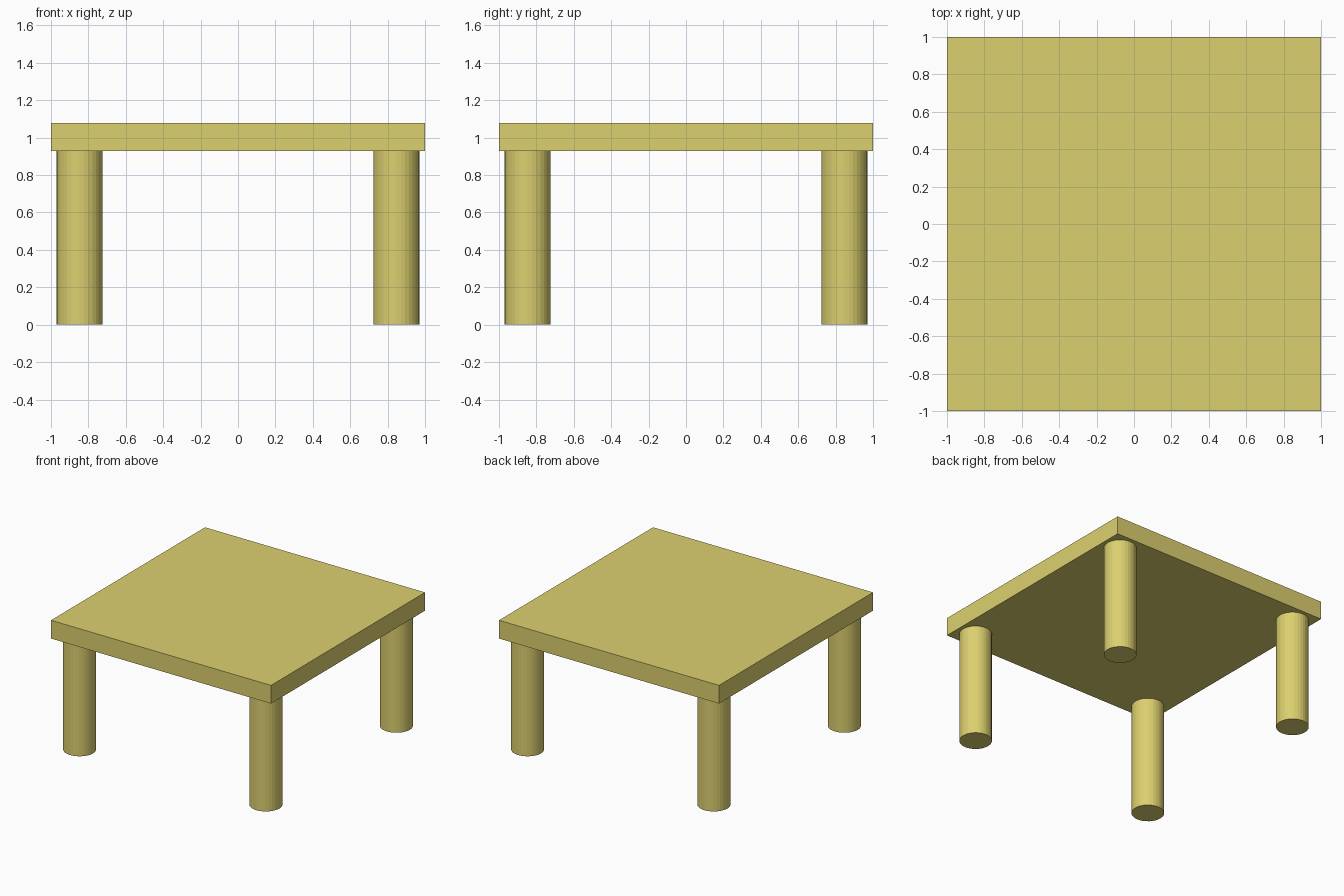
import bpy

if "Cube" in bpy.data.objects:
    bpy.data.objects.remove(bpy.data.objects["Cube"])

TOP_Z, UNDER_Z = 1.078, 0.928   # upper and lower face of the table top
LEG_R, LEG_POS = 0.123, 0.847   # leg radius and offset from centre

wood = bpy.data.materials.new("yellow_paint")
wood.diffuse_color = (0.72, 0.63, 0.16, 1)
wood.use_nodes = True
wood.node_tree.nodes["Principled BSDF"].inputs["Base Color"].default_value = wood.diffuse_color

# Square table top
bpy.ops.mesh.primitive_cube_add(size=1, location=(0, 0, (TOP_Z + UNDER_Z) / 2))
top = bpy.context.object
top.name = "table_top"
top.scale = (2, 2, TOP_Z - UNDER_Z)
top.data.materials.append(wood)

# Four round legs, one near each corner
for depth, sy in (("front", -1), ("back", 1)):
    for side, sx in (("left", -1), ("right", 1)):
        bpy.ops.mesh.primitive_cylinder_add(
            vertices=32, radius=LEG_R, depth=UNDER_Z,
            location=(sx * LEG_POS, sy * LEG_POS, UNDER_Z / 2))
        leg = bpy.context.object
        leg.name = f"{depth}_{side}_leg"
        leg.data.materials.append(wood)
